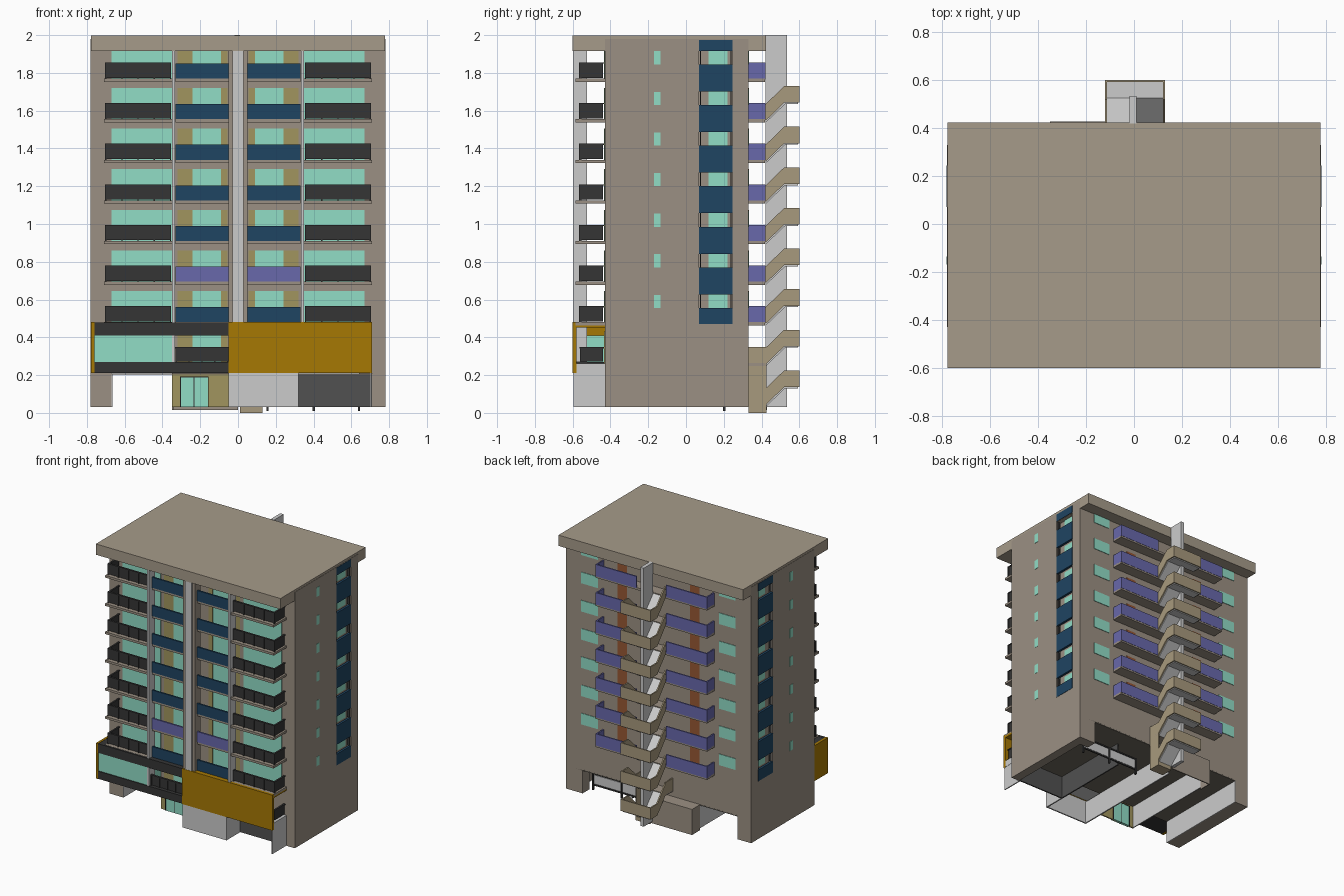
import bpy, bmesh

if "Cube" in bpy.data.objects:
    bpy.data.objects.remove(bpy.data.objects["Cube"])

def mat(name, r, g, b):
    m = bpy.data.materials.new(name)
    m.diffuse_color = tuple((c / 255) ** 2.2 for c in (r, g, b)) + (1,)
    m.use_nodes = True
    m.node_tree.nodes["Principled BSDF"].inputs["Base Color"].default_value = m.diffuse_color
    return m

STONE = mat("stone", 154, 143, 130)
ROOF = mat("roof", 165, 154, 137)
OLIVE = mat("olive", 166, 152, 124)
KHAKI = mat("khaki", 160, 148, 95)
LIGHT = mat("light_grey", 190, 190, 190)
DARK = mat("dark_grey", 82, 82, 82)
CEIL = mat("ceiling", 110, 104, 94)
BLACK = mat("railing_dark", 56, 56, 56)
GLASS = mat("glass", 144, 220, 197)
BLUE = mat("blue", 36, 70, 98)
PURPLE = mat("purple", 104, 104, 170)
OCHRE = mat("ochre", 165, 120, 12)
RUST = mat("rust", 150, 88, 55)

def finish(name, bm, m):
    bmesh.ops.recalc_face_normals(bm, faces=bm.faces[:])
    me = bpy.data.meshes.new(name)
    bm.to_mesh(me)
    bm.free()
    ob = bpy.data.objects.new(name, me)
    bpy.context.collection.objects.link(ob)
    me.materials.append(m)
    return ob

def boxes(name, items, m, mirror=False):
    """One object from (x0, x1, y0, y1, z0, z1) boxes, optionally mirrored in x."""
    bm = bmesh.new()
    if mirror:
        items = items + [(-b[1], -b[0]) + tuple(b[2:]) for b in items]
    for x0, x1, y0, y1, z0, z1 in items:
        vs = bmesh.ops.create_cube(bm, size=1)["verts"]
        for v in vs:
            v.co = ((x0 + x1) / 2 + v.co.x * (x1 - x0), (y0 + y1) / 2 + v.co.y * (y1 - y0),
                    (z0 + z1) / 2 + v.co.z * (z1 - z0))
    return finish(name, bm, m)

def prisms(name, items, m):
    """One object from (yz outline, x0, x1) extrusions."""
    bm = bmesh.new()
    for pts, x0, x1 in items:
        f = bm.faces.new([bm.verts.new((x0, y, z)) for y, z in pts])
        ext = bmesh.ops.extrude_face_region(bm, geom=[f])["geom"]
        for v in ext:
            if isinstance(v, bmesh.types.BMVert):
                v.co.x = x1
    return finish(name, bm, m)

P = 0.215                                   # storey height
F = [0.475 + P * i for i in range(7)]       # upper floor levels
G = 0.26                                    # first floor level

# Main block with a recessed window strip on each side
body = boxes("main_block", [(-.78, .78, -.43, .33, .21, 1.98)], STONE)
cut = boxes("strip_cutter", [(.745, .85, .07, .245, .47, 1.975)], STONE, True)
cut.hide_render = True
cut.hide_viewport = True
mod = body.modifiers.new("strip", "BOOLEAN")
mod.object = cut
mod.operation = "DIFFERENCE"
mod.solver = "EXACT"
boxes("roof_slab", [(-.778, .778, -.60, .424, 1.915, 1.997)], ROOF)

# Side strips: spandrels, glazing and frames
edges = [.47] + [v for f in F for v in (f + .08, f + .152)] + [1.975]
boxes("side_spandrels", [(.765, .782, .07, .245, edges[i], edges[i + 1])
                         for i in range(0, len(edges), 2)], BLUE, True)
boxes("side_strip_glass", [(.74, .75, .12, .22, f + .08, f + .152) for f in F], GLASS, True)
boxes("side_strip_frames", [(.755, .775, y, y + .004, f + .08, f + .152)
                            for f in F for y in (.075, .236)], BLACK, True)
boxes("side_small_windows", [(.77, .782, -.17, -.135, f + .08, f + .15) for f in F], GLASS, True)

# Front glazing and panels
boxes("front_outer_windows", [(.35, .67, -.432, -.42, f, f + .17) for f in F], GLASS, True)
boxes("front_inner_windows", [(.09, .24, -.432, -.42, f, f + .17) for f in [G] + F], GLASS, True)
boxes("front_khaki_panels", [(a, b, -.433, -.42, f, f + .17) for f in [G] + F
                             for a, b in ((.055, .09), (.24, .32))], KHAKI, True)

# Front balconies
boxes("front_balcony_slabs", [(.35, .71, -.585, -.43, f - .012, f + .005) for f in F]
      + [(.05, .33, -.56, -.43, f - .012, f + .005) for f in F], STONE, True)
rails, posts = [], []
for f in F:
    z0, z1 = f + .009, f + .09
    rails += [(.36, .70, -.562, -.556, z0, z1 - .006), (.694, .70, -.556, -.44, z0, z1 - .006)]
    posts += [(.355 + .0855 * k, .361 + .0855 * k, -.566, -.554, f, z1) for k in range(5)]
    posts += [(.355, .704, -.567, -.552, z1 - .006, z1), (.691, .704, -.56, -.435, z1 - .006, z1)]
boxes("balcony_railing_panels", rails, BLACK, True)
boxes("balcony_railing_posts", posts, BLACK, True)
boxes("front_blue_parapets", [(.05, .33, -.565, -.552, f + .005, f + .085)
                              for i, f in enumerate(F) if i != 1], BLUE, True)
boxes("front_purple_parapets", [(.05, .33, -.565, -.552, F[1] + .005, F[1] + .085)], PURPLE, True)

# Front pillars
boxes("front_pillars", [(.333, .35, -.598, -.525, .27, 1.92)], LIGHT, True)
boxes("centre_pillar_core", [(-.028, .028, -.598, -.525, .27, 1.92)], LIGHT)
boxes("centre_pillar_sides", [(.03, .05, -.59, -.525, .27, 1.92)], STONE, True)

# First floor frontage
boxes("ochre_fascia", [(-.05, .71, -.60, -.58, .21, .48), (-.05, .71, -.58, -.43, .452, .478),
                       (-.778, -.76, -.60, -.43, .21, .48)], OCHRE)
boxes("dark_bands", [(-.76, -.05, -.599, -.43, .212, .27), (-.76, -.05, -.599, -.58, .41, .479),
                     (-.76, -.05, -.58, -.43, .455, .478)], BLACK)
boxes("shop_glass", [(-.76, -.35, -.592, -.585, .27, .41), (-.357, -.35, -.585, -.43, .27, .41)], GLASS)
boxes("first_floor_slab", [(-.05, .71, -.58, -.43, .212, .262)], LIGHT)
low = [(-.33, -.05, -.575, -.568, .272, .342), (-.335, -.05, -.58, -.564, .342, .35),
       (.694, .70, -.56, -.44, .272, .342), (.69, .704, -.565, -.435, .342, .35)]
low += [(-.33 + .068 * k, -.324 + .068 * k, -.58, -.566, .27, .35) for k in range(5)]
boxes("first_floor_railings", low, BLACK)

# Ground floor: piers, lobby, garage walls
boxes("side_piers", [(-.78, -.67, -.43, .33, .03, .21), (.71, .78, -.43, .33, .03, .21),
                     (.64, .71, .25, .33, .03, .21)], STONE)
boxes("ground_ceiling", [(-.67, .71, -.43, .33, .203, .2095)], CEIL)
boxes("ground_walls", [(-.05, .32, -.595, -.585, .03, .212), (-.05, -.04, -.585, .33, .03, .203),
                       (.31, .32, -.585, -.43, .03, .203), (.70, .708, -.595, -.43, .03, .212),
                       (-.35, -.342, -.42, .33, .03, .203), (-.67, -.664, -.43, .33, .03, .203)], LIGHT)
boxes("garage_walls", [(.32, .71, -.43, -.42, .03, .203), (.31, .32, -.43, .2, .03, .203)], DARK)
boxes("lobby_wall", [(-.35, -.05, -.43, -.42, .03, .203)], KHAKI)
boxes("lobby_doors", [(-.304, -.234, -.436, -.414, .03, .187), (-.23, -.16, -.436, -.414, .03, .187)], GLASS)
boxes("lobby_door_frame", [(x, x + .005, -.438, -.412, .03, .19) for x in (-.308, -.2345, -.16)]
      + [(-.308, -.155, -.438, -.412, .187, .192)], BLACK)
# Rear store is an open-bottomed shell
boxes("rear_store", [(-.35, -.0, .42, .428, .015, .21), (-.35, -.342, .33, .42, .015, .21),
                     (-.342, -.0, .33, .42, .202, .21)], STONE)
boxes("rear_fence_posts", [(x, x + .012, .195, .21, .01, .14) for x in (.15, .395, .635)]
      + [(.15, .647, .198, .207, z, z + .01) for z in (.045, .13)], BLACK)
boxes("rear_fence_panels", [(.165, .39, .2, .205, .058, .126), (.41, .632, .2, .205, .058, .126)], LIGHT)

# Rear elevation
boxes("rear_balcony_slabs", [(-.47, .47, .33, .418, f - .012, f + .005) for f in F]
      + [(-.12, .13, .33, .42, G - .012, G + .005)], STONE)
pp = []
for f in F:
    pp += [(.125, .47, .41, .42, f, f + .09), (.46, .47, .33, .41, f, f + .09)]
boxes("rear_parapets", pp, PURPLE, True)
boxes("rear_windows", [(.51, .65, .32, .334, f + .08, f + .165) for f in F], GLASS, True)
boxes("rear_doors", [(.265, .345, .32, .333, f, f + .17) for f in F], RUST, True)

# Rear dog-leg stairs around a spine wall
boxes("stair_spine_wall", [(-.018, .01, .42, .535, .03, 2.0)], LIGHT)
def flight(z0, z1):
    """Ramp outline running from y .42 (z0) to y .525 (z1)."""
    return [(.42, z0 - .015), (.42, z0), (.525, z1), (.525, z1 - .015)]
def rail(f, m):
    return [(.42, f), (.52, m), (.60, m), (.60, m + .088), (.52, m + .088), (.42, f + .088)]
steps, sides, landings, backs = [], [], [], []
for f in [G - P, G] + F[:6]:
    m = f + .1
    steps += [(flight(f, m), .01, .12), (flight(f + P, m), -.112, -.018)]
    sides += [(rail(f - .005, m - .008), .12, .13), (rail(f + P - .005, m - .008), -.122, -.112)]
    landings.append((-.112, .12, .525, .592, m - .015, m))
    backs.append((-.112, .12, .592, .60, m - .008, m + .08))
prisms("stair_flights", steps, LIGHT)
prisms("stair_side_parapets", sides, OLIVE)
boxes("stair_landings", landings, LIGHT)
boxes("stair_landing_parapets", backs, OLIVE)
boxes("stair_base", [(.12, .13, .33, .425, 0, .35), (.01, .12, .33, .425, 0, .03),
                     (-.122, -.112, .33, .42, G, .35)], OLIVE)
